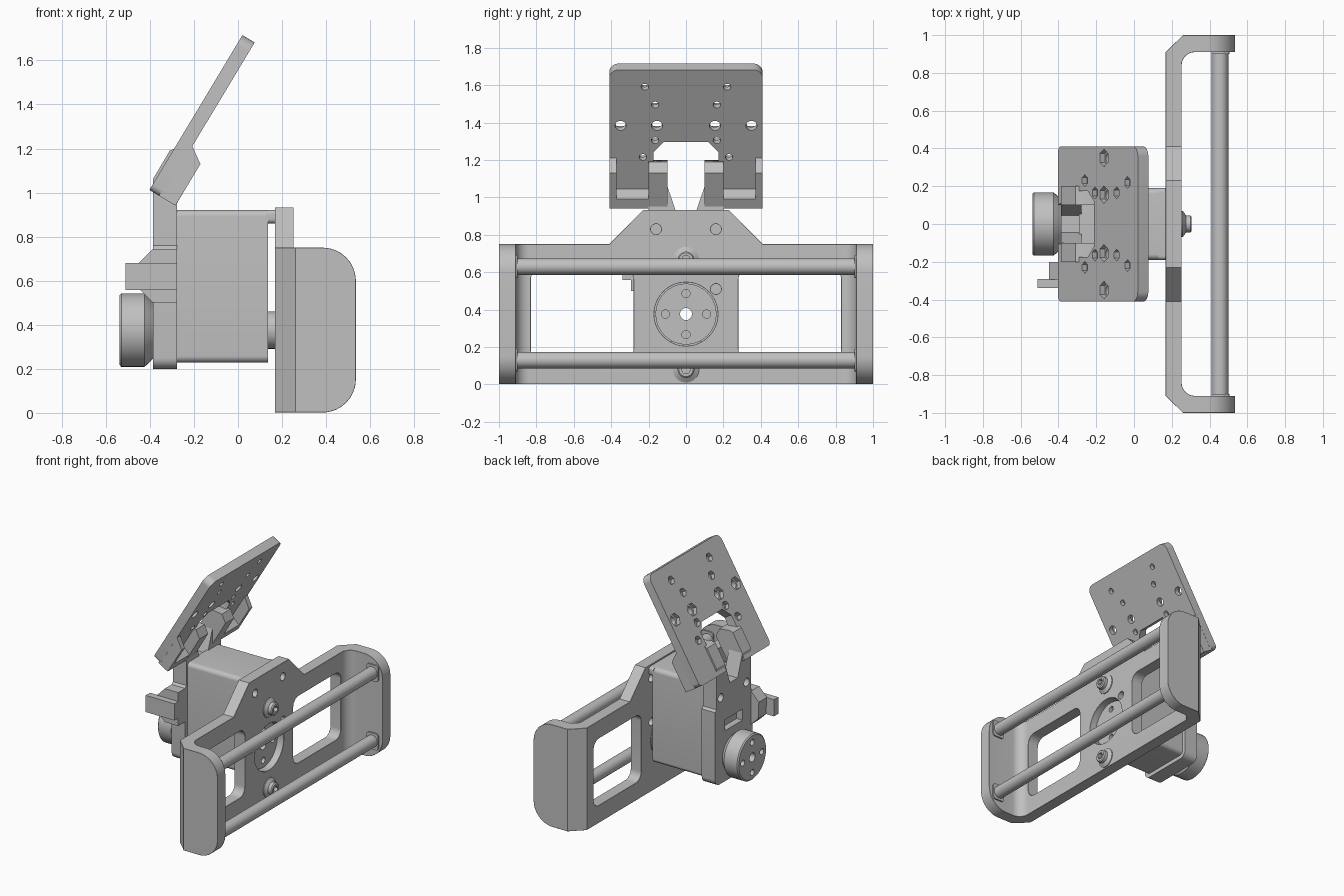
import bpy, bmesh, math
from mathutils import Matrix, Vector

old = bpy.data.objects.get("Cube")
if old:
    bpy.data.objects.remove(old, do_unlink=True)

grey = bpy.data.materials.new("plain_grey")
grey.use_nodes = True
COLOR = (0.53, 0.53, 0.53, 1)
grey.diffuse_color = COLOR
grey.node_tree.nodes["Principled BSDF"].inputs["Base Color"].default_value = COLOR


def finish(name, bm):
    bmesh.ops.recalc_face_normals(bm, faces=bm.faces)
    mesh = bpy.data.meshes.new(name)
    bm.to_mesh(mesh)
    bm.free()
    mesh.materials.append(grey)
    ob = bpy.data.objects.new(name, mesh)
    bpy.context.collection.objects.link(ob)
    return ob


def prism(name, pts, axis, lo, hi):
    """Extrude a flat outline along one axis."""
    place = {"x": lambda a, b, t: (t, a, b),
             "y": lambda a, b, t: (a, t, b),
             "z": lambda a, b, t: (a, b, t)}[axis]
    bm = bmesh.new()
    rings = [[bm.verts.new(place(a, b, t)) for a, b in pts] for t in (lo, hi)]
    bm.faces.new(rings[0])
    bm.faces.new(rings[1])
    n = len(pts)
    for i in range(n):
        j = (i + 1) % n
        bm.faces.new((rings[0][i], rings[0][j], rings[1][j], rings[1][i]))
    return finish(name, bm)


def rounded(corners, steps=6):
    """Fillet corners given as (a, b) or (a, b, radius)."""
    out, n = [], len(corners)
    for i, c in enumerate(corners):
        p = Vector(c[:2])
        if len(c) == 2:
            out.append(tuple(p))
            continue
        u = (Vector(corners[i - 1][:2]) - p).normalized()
        v = (Vector(corners[(i + 1) % n][:2]) - p).normalized()
        half = u.angle(v) / 2
        mid = p + (u + v).normalized() * c[2] / math.sin(half)
        start = p + u * c[2] / math.tan(half) - mid
        end = p + v * c[2] / math.tan(half) - mid
        for k in range(steps + 1):
            spoke = start.lerp(end, k / steps).normalized()
            out.append(tuple(mid + spoke * c[2]))
    return out


def rect(a0, a1, b0, b1, r=0):
    pts = [(a0, b0), (a1, b0), (a1, b1), (a0, b1)]
    return rounded([(a, b, r) for a, b in pts]) if r else pts


def circle(a, b, r, n=32):
    return [(a + r * math.cos(math.tau * k / n), b + r * math.sin(math.tau * k / n))
            for k in range(n)]


def lathe(name, profile, y, z, n=40):
    """Turned part about an x-parallel axis, from (x, radius) pairs."""
    bm = bmesh.new()
    rings = [[bm.verts.new((x, a, b)) for a, b in circle(y, z, r, n)] for x, r in profile]
    bm.faces.new(rings[0])
    bm.faces.new(rings[-1])
    for p, q in zip(rings, rings[1:]):
        for i in range(n):
            j = (i + 1) % n
            bm.faces.new((p[i], p[j], q[j], q[i]))
    return finish(name, bm)


def combine(ob, tool, op="DIFFERENCE"):
    mod = ob.modifiers.new("cut", "BOOLEAN")
    mod.operation, mod.solver, mod.object = op, "EXACT", tool
    bpy.context.view_layer.objects.active = ob
    bpy.ops.object.modifier_apply(modifier=mod.name)
    bpy.data.objects.remove(tool, do_unlink=True)


def drill(ob, y, z, r, lo=-1, hi=1, n=24):
    combine(ob, prism("drill", circle(y, z, r, n), "x", lo, hi))


def mirrored(half):
    return half + [(-p[0],) + tuple(p[1:]) for p in reversed(half)]


AXIS = 0.376   # height of the drive axis

# U-shaped end frame with rounded arms
plan = rounded([(0.535, -1), (0.26, -1), (0.167, -0.91), (0.167, 0.91), (0.26, 1), (0.535, 1),
                (0.535, 0.91), (0.252, 0.91, 0.07), (0.252, -0.91, 0.07), (0.535, -0.91)])
frame = prism("end_frame", plan, "z", 0.002, 0.75)
side = rounded([(0.1, 0.002), (0.535, 0.002, 0.15), (0.535, 0.75, 0.15), (0.1, 0.75)], 10)
combine(frame, prism("side_trim", side, "y", -1.1, 1.1), "INTERSECT")
hump = mirrored([(0.41, 0.7), (0.41, 0.75), (0.23, 0.932)])
combine(frame, prism("hump", hump, "x", 0.167, 0.252), "UNION")
for s in (-1, 1):
    window = rect(min(s * 0.28, s * 0.83), max(s * 0.28, s * 0.83), 0.13, 0.62, 0.06)
    combine(frame, prism("window", window, "x", 0, 0.4))
    drill(frame, s * 0.16, 0.83, 0.028, 0, 0.4)
drill(frame, 0, AXIS, 0.17, 0, 0.4, 48)
drill(frame, 0.16, 0.51, 0.028, 0, 0.4)
bev = frame.modifiers.new("edge_bevel", "BEVEL")
bev.width, bev.segments, bev.limit_method, bev.angle_limit = 0.008, 1, "ANGLE", math.radians(50)

# Cross rods, their end clips and the frame screws
for level, z in (("lower", 0.13), ("upper", 0.63)):
    prism(level + "_rod", circle(0.455, z, 0.044), "y", -0.965, 0.965)
    for label, s in (("left", 1), ("right", -1)):
        ys = sorted((s * 0.9, s * 0.97))
        prism(level + "_clip_" + label, rect(0.41, 0.505, z - 0.06, z + 0.06, 0.02), "y", *ys)
for level, z in (("lower", 0.08), ("upper", 0.665)):
    screw = lathe(level + "_screw", [(0.24, 0.07), (0.258, 0.07), (0.275, 0.045),
                                     (0.298, 0.045), (0.305, 0.038)], 0, z)
    drill(screw, 0, z, 0.025, 0.28, 0.4, 6)

# Drive hub inside the frame
hub = lathe("drive_hub", [(0.13, 0.085), (0.17, 0.085), (0.17, 0.163), (0.205, 0.163)], 0, AXIS)
drill(hub, 0, AXIS, 0.032)

# Motor body
motor = prism("motor_body", rect(-0.19, 0.19, 0.228, 0.922, 0.03), "x", -0.29, 0.137)
drill(motor, 0, AXIS, 0.032)
prism("motor_ledge", rect(-0.19, 0.19, 0.86, 0.922, 0.02), "x", 0.13, 0.168)

# Mounting plate with a V notch
half = [(0.045, 0.9), (0.1, 1.06), (0.2, 1.06), (0.2, 0.76), (0.215, 0.745), (0.215, 0.2, 0.05)]
plate = prism("mounting_plate", rounded(mirrored(half)), "x", -0.387, -0.278)
for y in (-0.15, 0.15):
    drill(plate, y, 0.83, 0.03, -0.5, -0.34)
drill(plate, 0, AXIS, 0.032)
combine(plate, prism("slot", rect(-0.1, 0.1, 0.57, 0.65), "x", -0.5, -0.34))

# Front knob with bolt circles in the knob and hub
knob = lathe("knob", [(-0.38, 0.125), (-0.405, 0.15), (-0.425, 0.167),
                      (-0.53, 0.167), (-0.538, 0.158)], 0, AXIS)
for k in range(4):
    a = math.tau * k / 4
    y, z = 0.11 * math.cos(a), AXIS + 0.11 * math.sin(a)
    drill(knob, y, z, 0.022, -0.6, -0.48, 16)
    drill(hub, y, z, 0.022, 0.18, 0.3, 16)
drill(knob, 0, AXIS, 0.032)

# Side tab and its gusset
prism("side_tab", rect(-0.51, -0.278, 0.558, 0.68), "y", -0.34, -0.29)
gusset = [(-0.278, 0.5), (-0.387, 0.5), (-0.445, 0.558), (-0.45, 0.68), (-0.387, 0.745),
          (-0.278, 0.745)]
prism("tab_gusset", gusset, "y", -0.295, -0.2)

# Tilted panel, drawn flat and then leaned back
LEAN = Matrix.Translation((0.02, 0, 1.715)) @ Matrix.Rotation(math.radians(31), 4, "Y")
outline = mirrored([(0.12, -0.45), (0.175, -0.515), (0.175, -0.61), (0.1, -0.82), (0.41, -0.82, 0.03),
                    (0.41, 0, 0.05)])
panel = prism("tilted_panel", rounded(outline), "x", 0, 0.065)
HOLES = [(0.22, -0.107, 0.02), (0.165, -0.218, 0.02), (0.35, -0.348, 0.03),
         (0.155, -0.348, 0.03), (0.165, -0.44, 0.02), (0.23, -0.545, 0.02)]
for y, s, r in HOLES:
    for sign in (-1, 1):
        drill(panel, sign * y, s, r, -0.1, 0.2, 16)
        drill(panel, sign * y, s, r * 1.55, -0.1, 0.03, 6)
panel.data.transform(LEAN)

# Lips behind the panel and legs joining it to the plate
leg = [(-0.387, 0.9), (-0.387, 1.06), (-0.31, 1.19), (-0.285, 1.2), (-0.2, 1.19),
       (-0.172, 1.13), (-0.278, 0.95), (-0.278, 0.9)]
for label, s in (("left", 1), ("right", -1)):
    lip = prism("side_lip_" + label, [(0.05, -0.82), (0.138, -0.82), (0.138, -0.6), (0.06, -0.546)],
                "y", *sorted((s * 0.372, s * 0.409)))
    lip.data.transform(LEAN)
    foot = prism("foot_lip_" + label, [(0.05, -0.82), (0.138, -0.82), (0.138, -0.76), (0.05, -0.74)],
                 "y", *sorted((s * 0.19, s * 0.409)))
    foot.data.transform(LEAN)
    prism("leg_" + label, leg, "y", *sorted((s * 0.1, s * 0.2)))

# Smooth round parts while keeping corners crisp
for ob in bpy.context.view_layer.objects:
    ob.select_set(ob.type == "MESH" and grey.name in ob.data.materials)
bpy.context.view_layer.objects.active = frame
bpy.ops.object.shade_smooth_by_angle(angle=math.radians(30))
